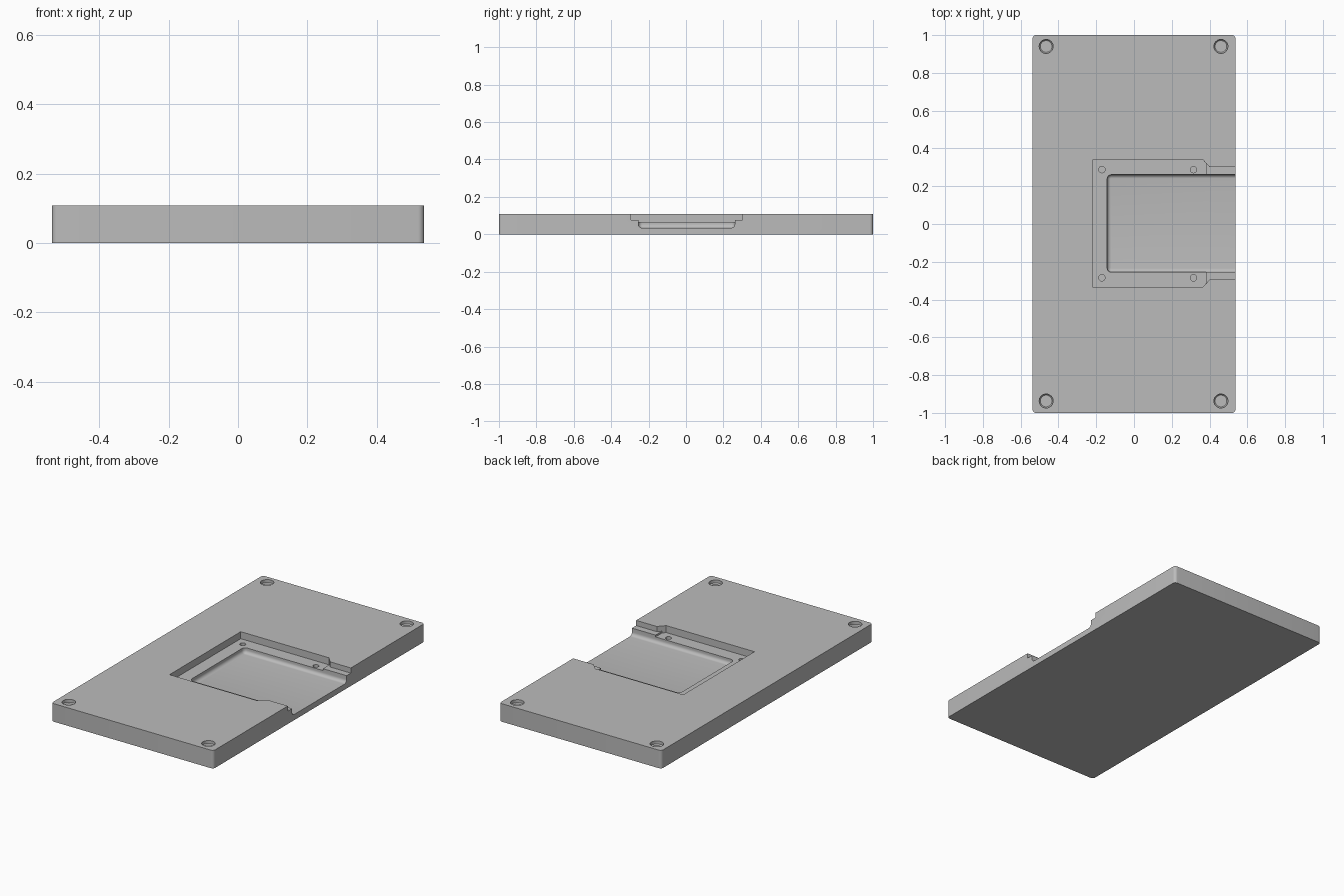
import bpy, bmesh, math

if "Cube" in bpy.data.objects:
    bpy.data.objects.remove(bpy.data.objects["Cube"])

grey = bpy.data.materials.new("plain grey")
grey.diffuse_color = (0.5, 0.5, 0.5, 1)
grey.use_nodes = True
grey.node_tree.nodes["Principled BSDF"].inputs["Base Color"].default_value = grey.diffuse_color


def rounded_rect(x0, x1, y0, y1, r, n=6):
    pts = []
    for cx, cy, a0 in ((x1 - r, y1 - r, 0), (x0 + r, y1 - r, 90),
                       (x0 + r, y0 + r, 180), (x1 - r, y0 + r, 270)):
        for i in range(n + 1):
            a = math.radians(a0 + 90 * i / n)
            pts.append((cx + r * math.cos(a), cy + r * math.sin(a)))
    return pts


def circle(x, y, r, n=32):
    return [(x + r * math.cos(2 * math.pi * i / n),
             y + r * math.sin(2 * math.pi * i / n)) for i in range(n)]


def loft(name, layers):
    """Solid through outlines given as (z, points), bottom to top."""
    bm = bmesh.new()
    rings = [[bm.verts.new((x, y, z)) for x, y in pts] for z, pts in layers]
    n = len(rings[0])
    for a, b in zip(rings, rings[1:]):
        for i in range(n):
            j = (i + 1) % n
            bm.faces.new((a[i], a[j], b[j], b[i]))
    bm.faces.new(rings[0][::-1])
    bm.faces.new(rings[-1])
    bmesh.ops.recalc_face_normals(bm, faces=bm.faces)
    me = bpy.data.meshes.new(name)
    bm.to_mesh(me)
    bm.free()
    me.materials.append(grey)
    ob = bpy.data.objects.new(name, me)
    bpy.context.collection.objects.link(ob)
    return ob


W, H, TOP = 0.537, 0.108, 0.2
CY = 0.003                      # recess centre line

# Base plate with softly rounded upright corners
outline = rounded_rect(-W, W, -1, 1, 0.018)
plate = loft("base_plate", [(0, outline), (H, outline)])
cutters = []

# Wide recess with chamfered shoulders, and the raised channel to the side
half = [(-0.22, 0.337), (0.365, 0.337), (0.38, 0.319), (0.38, 0.25), (-0.22, 0.25)]
recess = [(x, CY + y) for x, y in half[:3]] + [(0.38, CY - 0.319)]
recess += [(x, CY - y) for x, y in half[1::-1]]
cutters.append(loft("recess_cutter", [(0.066, recess), (TOP, recess)]))
channel = [(0.3, CY + 0.337), (0.365, CY + 0.337), (0.4, CY + 0.298), (0.7, CY + 0.298),
           (0.7, CY - 0.298), (0.4, CY - 0.298), (0.365, CY - 0.337), (0.3, CY - 0.337)]
cutters.append(loft("channel_cutter", [(0.077, channel), (TOP, channel)]))

# Deep pocket with a filleted floor, open at the side
R = 0.02
layers = []
for i in range(7):
    a = math.radians(90 * i / 6)
    d = R * (1 - math.sin(a))
    layers.append((0.034 + R * (1 - math.cos(a)),
                   rounded_rect(-0.142 + d, 0.7, CY - 0.258 + d, CY + 0.258 - d, 0.022 - d)))
layers.append((TOP, layers[-1][1]))
cutters.append(loft("pocket_cutter", layers))

# Corner sockets and small screw holes
for sx in (-0.465, 0.46):
    for sy in (-0.937, 0.94):
        cutters.append(loft("socket_cutter", [(H - 0.024, circle(sx, sy, 0.031)),
                                              (H - 0.018, circle(sx, sy, 0.037)),
                                              (TOP, circle(sx, sy, 0.037))]))
for sx in (-0.17, 0.315):
    for sy in (-0.285, 0.288):
        cutters.append(loft("screw_hole_cutter", [(0.045, circle(sx, sy, 0.017, 24)),
                                                  (TOP, circle(sx, sy, 0.017, 24))]))

# Cut everything out of the plate
bpy.context.view_layer.objects.active = plate
plate.select_set(True)
for c in cutters:
    mod = plate.modifiers.new("cut", 'BOOLEAN')
    mod.operation, mod.solver, mod.object = 'DIFFERENCE', 'EXACT', c
    bpy.ops.object.modifier_apply(modifier=mod.name)
for c in cutters:
    bpy.data.objects.remove(c)
bpy.ops.object.shade_smooth_by_angle(angle=math.radians(30))
